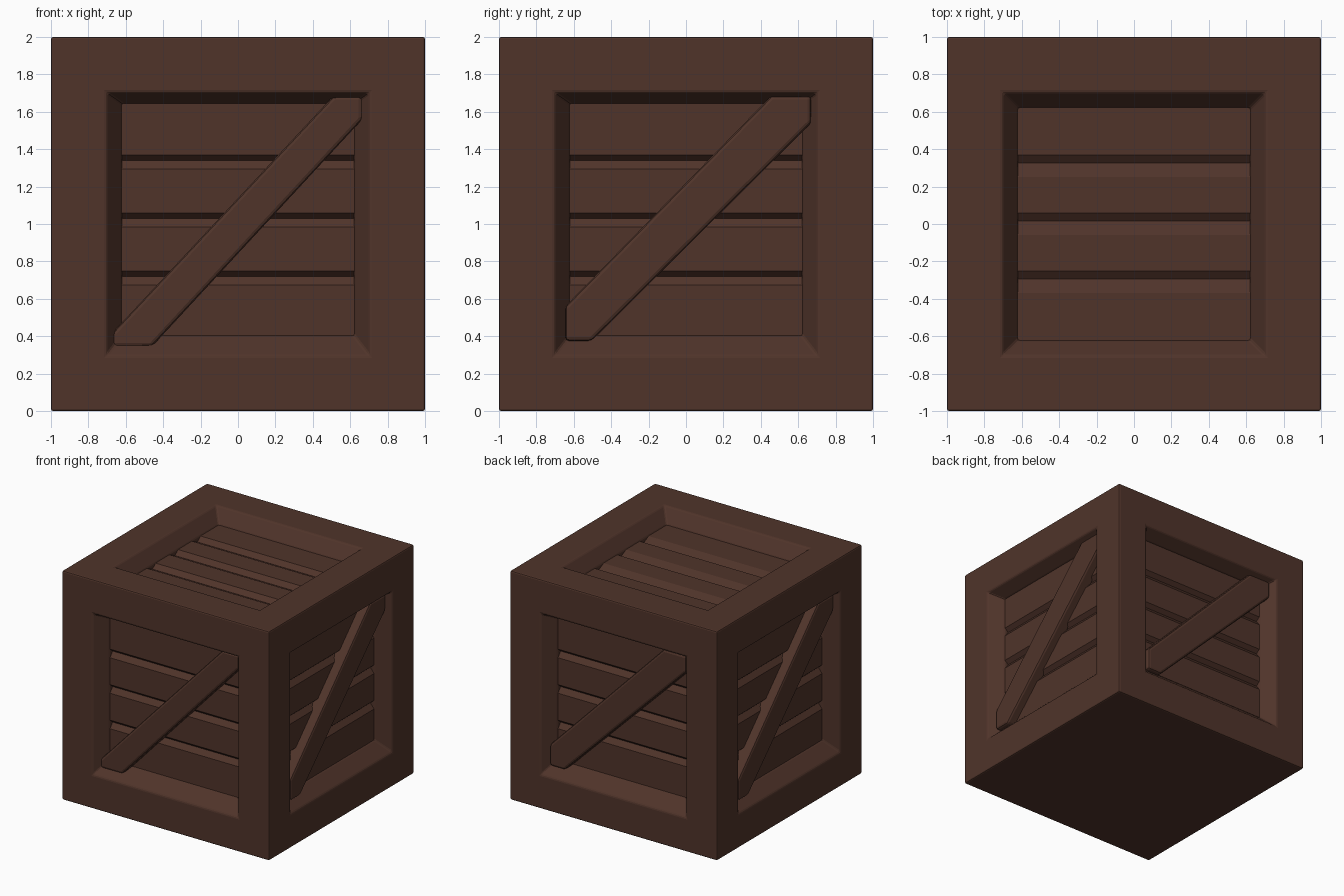
import bpy, bmesh, math
from mathutils import Matrix, Vector

if "Cube" in bpy.data.objects:
    bpy.data.objects.remove(bpy.data.objects["Cube"])

wood = bpy.data.materials.new("dark_wood")
wood.diffuse_color = (0.08, 0.034, 0.023, 1)
wood.use_nodes = True
wood.node_tree.nodes["Principled BSDF"].inputs["Base Color"].default_value = wood.diffuse_color


def add(name, bm, matrix=Matrix(), bevel=0.0, segments=2):
    bmesh.ops.recalc_face_normals(bm, faces=bm.faces)
    me = bpy.data.meshes.new(name)
    bm.to_mesh(me)
    bm.free()
    me.materials.append(wood)
    ob = bpy.data.objects.new(name, me)
    bpy.context.collection.objects.link(ob)
    ob.matrix_world = matrix
    if bevel:
        mod = ob.modifiers.new("bevel", 'BEVEL')
        mod.width = bevel
        mod.segments = segments
        mod.limit_method = 'ANGLE'
        mod.angle_limit = math.radians(25)
    return ob


def prism(points, direction):
    bm = bmesh.new()
    face = bm.faces.new([bm.verts.new(p) for p in points])
    ext = bmesh.ops.extrude_face_region(bm, geom=[face])["geom"]
    bmesh.ops.translate(bm, vec=Vector(direction),
                        verts=[v for v in ext if isinstance(v, bmesh.types.BMVert)])
    return bm


# Crate body: cube with a sloped recess on every face but the bottom
bm = bmesh.new()
bmesh.ops.create_cube(bm, size=2)
bmesh.ops.recalc_face_normals(bm, faces=bm.faces)
panels = [f for f in bm.faces if f.normal.z > -0.5]
bmesh.ops.inset_individual(bm, faces=panels, thickness=0.295, use_even_offset=True)
for f in panels:
    n = f.normal.copy()
    bmesh.ops.inset_individual(bm, faces=[f], thickness=0.085, use_even_offset=True)
    shift = -0.12 * n + (Vector((0, 0, 0.025)) if n.z < 0.5 else Vector())
    bmesh.ops.translate(bm, vec=shift, verts=f.verts)
    # pocket behind the planks
    bmesh.ops.inset_individual(bm, faces=[f], thickness=0.001)
    bmesh.ops.translate(bm, vec=-0.06 * n, verts=f.verts)
add("crate_body", bm, Matrix.Translation((0, 0, 1)), bevel=0.012)


def planks(name, matrix, low, high, grooves, up, down):
    # slatted panel: profile with V grooves, extruded sideways
    prof = [(-0.8, high), (-0.88, high)]
    for g in grooves:
        prof += [(-0.88, g + up), (-0.845, g - 0.015), (-0.88, g - down)]
    prof += [(-0.88, low), (-0.8, low)]
    add(name, prism([(-0.622, y, z) for y, z in prof], (1.244, 0, 0)), matrix)


def brace(name, matrix, outline, front):
    add(name, prism([(x, front, z - 1) for x, z in outline], (0, -0.84 - front, 0)),
        matrix, bevel=0.02, segments=2)


# Diagonal brace outlines, seen square-on
front_outline = [(-0.67, 0.345), (-0.46, 0.345), (0.665, 1.56),
                 (0.665, 1.685), (0.51, 1.685), (-0.67, 0.42)]
side_outline = [(-0.645, 0.375), (-0.505, 0.375), (0.67, 1.54),
                (0.67, 1.685), (0.455, 1.685), (-0.645, 0.56)]

# Four upright sides
for i, side in enumerate(("front", "right", "back", "left")):
    m = Matrix.Translation((0, 0, 1)) @ Matrix.Rotation(i * math.pi / 2, 4, 'Z')
    planks(side + "_planks", m, -0.595, 0.645, (0.355, 0.045, -0.265), 0.015, 0.06)
    brace(side + "_brace", m, front_outline if i == 0 else side_outline,
          -0.945 if i == 0 else -0.96)

# Lid planks
top = Matrix.Translation((0, 0, 1)) @ Matrix.Rotation(-math.pi / 2, 4, 'X')
planks("top_planks", top, -0.622, 0.622, (0.34, 0.03, -0.28), 0.03, 0.09)
